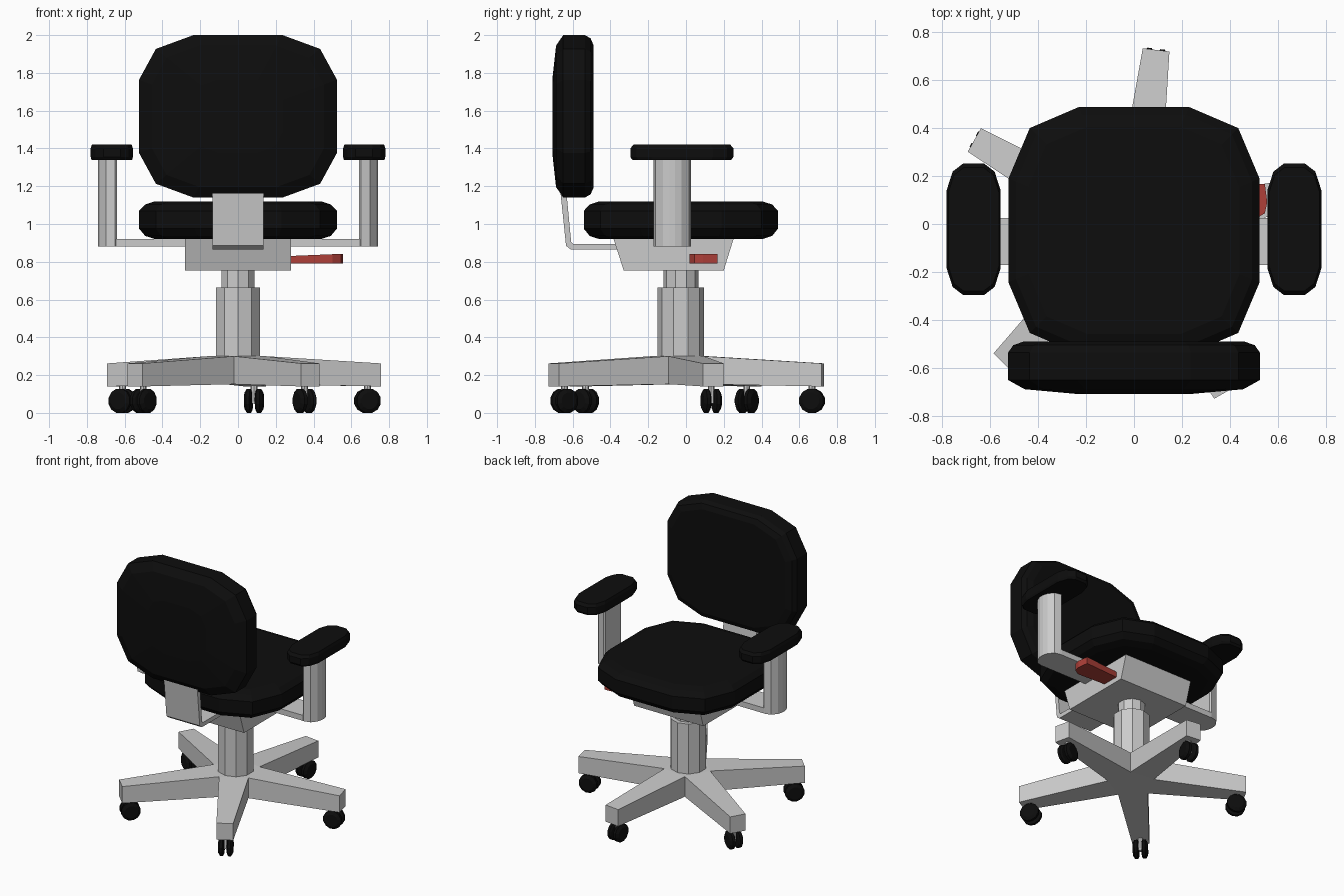
import bpy, bmesh, math
from mathutils import Vector

if "Cube" in bpy.data.objects:
    bpy.data.objects.remove(bpy.data.objects["Cube"])


def material(name, color):
    m = bpy.data.materials.new(name)
    m.diffuse_color = color
    m.use_nodes = True
    m.node_tree.nodes["Principled BSDF"].inputs["Base Color"].default_value = m.diffuse_color
    return m


BLACK = material("black_padding", (0.004, 0.004, 0.004, 1))
RED = material("red_plastic", (0.42, 0.05, 0.04, 1))


def finish(name, bm, mat=None):
    bmesh.ops.recalc_face_normals(bm, faces=bm.faces)
    me = bpy.data.meshes.new(name)
    bm.to_mesh(me)
    bm.free()
    ob = bpy.data.objects.new(name, me)
    bpy.context.collection.objects.link(ob)
    if mat:
        me.materials.append(mat)
    return ob


def loft(name, rings, mat=None):
    """Skin equal-length rings of points and cap both ends."""
    bm = bmesh.new()
    vs = [[bm.verts.new(p) for p in r] for r in rings]
    n = len(vs[0])
    for a, b in zip(vs, vs[1:]):
        for i in range(n):
            j = (i + 1) % n
            bm.faces.new((a[i], a[j], b[j], b[i]))
    bm.faces.new(vs[0])
    bm.faces.new(vs[-1])
    return finish(name, bm, mat)


def outline(hx, hy, quarter):
    """Mirror three corner points into a closed twelve-sided outline."""
    q = [(x * hx, y * hy) for x, y in quarter]
    r = q[::-1]
    return (q + [(x, -y) for x, y in r] + [(-x, -y) for x, y in q]
            + [(-x, y) for x, y in r])


def cylinder(name, radius, z0, z1, x=0, y=0, sides=10, mat=None):
    ring = [(x + radius * math.sin(2 * math.pi * i / sides),
             y - radius * math.cos(2 * math.pi * i / sides)) for i in range(sides)]
    return loft(name, [[(a, b, z) for a, b in ring] for z in (z0, z1)], mat)


# Seat cushion
o = outline(0.523, 0.514, [(0.44, 1), (0.83, 0.83), (1, 0.42)])
loft("seat", [[(x * s, y * s - 0.027, z) for x, y in o] for z, s in
              [(0.92, 0.84), (0.937, 0.94), (0.975, 1), (1.07, 1), (1.103, 0.94), (1.12, 0.84)]], BLACK)

# Backrest cushion with a slightly domed rear
o = outline(0.524, 0.43, [(0.45, 1), (0.83, 0.83), (1, 0.45)])
loft("backrest", [[(x * s, y, z * s + 1.57) for x, z in o] for y, s in
                  [(-0.49, 0.88), (-0.505, 0.96), (-0.535, 1), (-0.65, 1), (-0.688, 0.87), (-0.708, 0.45)]], BLACK)

# Bent bracket carrying the backrest
prof = [(-0.34, 0.865), (-0.61, 0.865), (-0.635, 0.885), (-0.668, 1.2),
        (-0.636, 1.2), (-0.608, 0.905), (-0.598, 0.895), (-0.34, 0.895)]
loft("back_bracket", [[(x, y, z) for y, z in prof] for x in (-0.135, 0.135)])

# Tapered mechanism housing under the seat
loft("seat_mechanism", [[(-0.28, a, z), (0.28, a, z), (0.28, b, z), (-0.28, b, z)]
                        for z, a, b in [(0.755, -0.33, 0.20), (0.925, -0.385, 0.253)]])

# Height lever
lev = [(0.26, 0.03), (0.50, 0.018), (0.545, 0.045), (0.555, 0.09), (0.545, 0.167), (0.26, 0.15)]
loft("height_lever", [[(x, y, z if x > 0.3 else 0.81 + (z - 0.815) * 0.8) for x, y in lev]
                      for z in (0.79, 0.84)], RED)

# Armrests: rounded post, under-seat bar and pad on each side
half = [(0.64, 0.09), (0.65, 0.1), (0.70, 0.088), (0.73, 0.05), (0.74, 0.015)]
post = [(x, -0.073 - y) for x, y in half] + [(x, -0.073 + y) for x, y in half[::-1]]
pad = outline(0.112, 0.273, [(0.4, 1), (0.78, 0.88), (1, 0.6)])
for side, s in (("left", -1), ("right", 1)):
    loft(side + "_arm_post", [[(s * x, y, z) for x, y in post] for z in (0.88, 1.35)])
    loft(side + "_arm_bar", [[(s * x, -0.17, 0.88), (s * x, 0.025, 0.88),
                              (s * x, 0.025, 0.92), (s * x, -0.17, 0.92)] for x in (0.25, 0.66)])
    loft(side + "_arm_pad", [[(s * (0.668 + x * k), y * k - 0.022, z) for x, y in pad]
                             for z, k in [(1.34, 0.96), (1.355, 1), (1.4, 1), (1.42, 0.94)]], BLACK)

# Gas lift column
CY = -0.027
cylinder("lower_column", 0.123, 0.28, 0.665, y=CY)
cylinder("upper_column", 0.093, 0.66, 0.76, y=CY)

# Five-legged star base, legs meeting at shared inner corners
tips = [Vector(t) for t in [(0.745, 0.145), (0.092, 0.725), (-0.665, 0.35),
                            (-0.545, -0.578), (0.383, -0.70)]]
hub = Vector((0, CY))
bm = bmesh.new()
layers = []
for z_in, z_out in ((0.152, 0.14), (0.30, 0.262)):
    centre = bm.verts.new((*hub, z_in))
    inner = []
    for i in range(5):
        d = (tips[i - 1] - hub).normalized() + (tips[i] - hub).normalized()
        inner.append(bm.verts.new((*(hub + d.normalized() * 0.163), z_in)))
    layer = []
    for i, t in enumerate(tips):
        d = (t - hub).normalized()
        n = Vector((-d.y, d.x)) * 0.056
        loop = [inner[i], bm.verts.new((*(t - n), z_out)),
                bm.verts.new((*(t + n), z_out)), inner[(i + 1) % 5]]
        bm.faces.new(loop)
        bm.faces.new((centre, loop[0], loop[3]))
        layer.append(loop)
    layers.append(layer)
for low, high in zip(*layers):
    for k in range(3):
        bm.faces.new((low[k], low[k + 1], high[k + 1], high[k]))
finish("star_base", bm)

# Twin-wheel casters near each leg tip
for i, t in enumerate(tips):
    c = t * 0.92
    d = (t - hub).normalized()
    n = Vector((-d.y, d.x))
    cylinder(f"caster_stem_{i + 1}", 0.018, 0.06, 0.16, c.x, c.y, 8)
    axle = [c + n * w for w in (-0.025, 0.025)]
    loft(f"caster_axle_{i + 1}", [[(*(p + d * a), 0.065 + b) for a, b in
                                   [(-0.015, -0.015), (0.015, -0.015), (0.015, 0.015), (-0.015, 0.015)]]
                                  for p in axle])
    for side in (-1, 1):
        rings = []
        for w, r in [(0.01, 0.052), (0.018, 0.066), (0.036, 0.066), (0.049, 0.045)]:
            p = c + n * (w * side)
            rings.append([(*(p + d * (r * math.cos(a))), 0.064 + r * math.sin(a))
                          for a in (math.pi * (k + 0.5) / 6 for k in range(12))])
        loft(f"caster_wheel_{i + 1}_{'a' if side < 0 else 'b'}", rings, BLACK)
